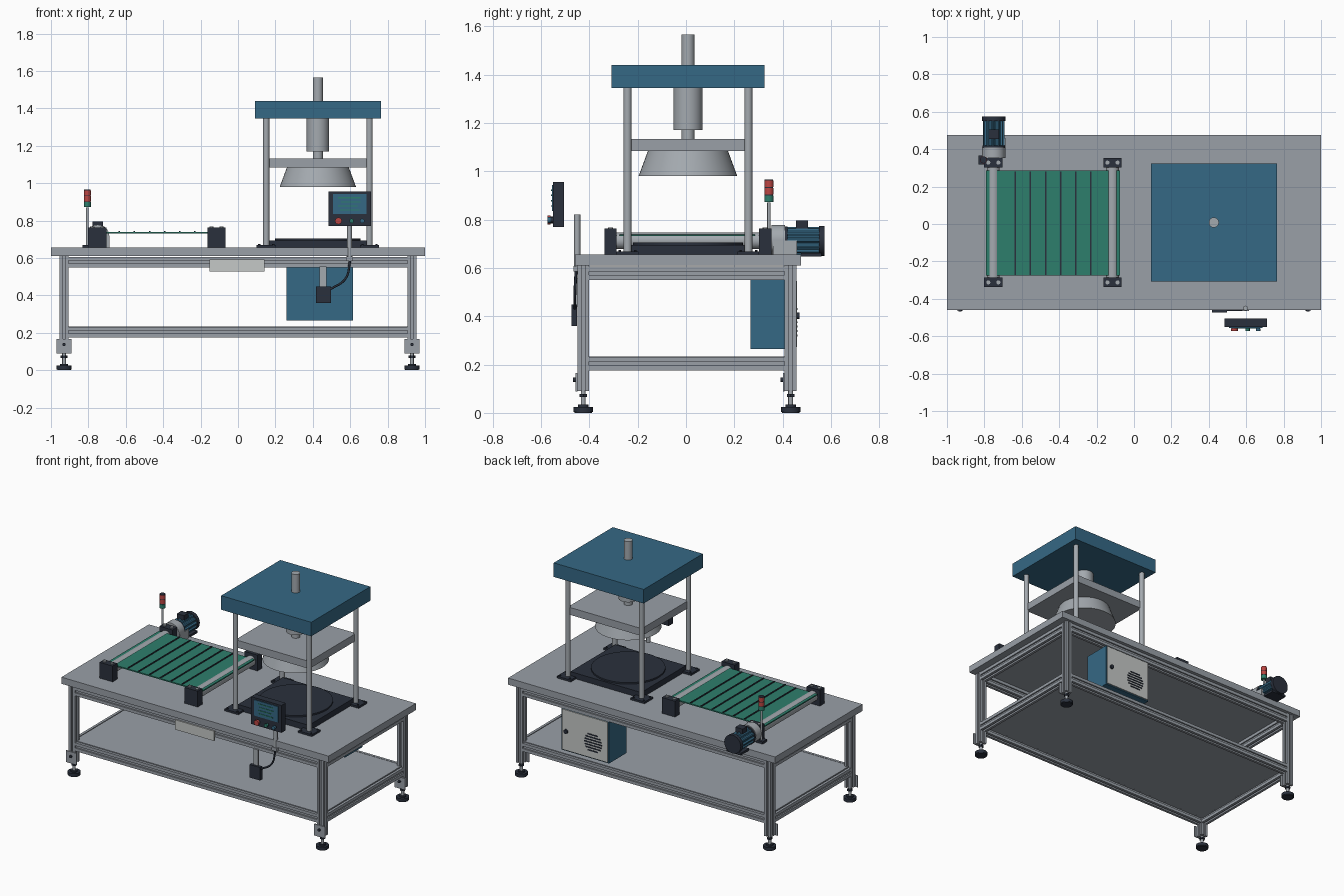
import bpy, bmesh, math
from mathutils import Vector

old = bpy.data.objects.get("Cube")
if old:
    bpy.data.objects.remove(old, do_unlink=True)


def material(name, r, g, b):
    m = bpy.data.materials.new(name)
    m.use_nodes = True
    m.diffuse_color = (r, g, b, 1)
    m.node_tree.nodes["Principled BSDF"].inputs["Base Color"].default_value = (r, g, b, 1)
    return m


GREY = material("aluminium grey", 0.32, 0.35, 0.39)
STEEL = material("polished steel", 0.37, 0.40, 0.43)
BLUE = material("machine blue", 0.036, 0.14, 0.235)
DARK = material("charcoal", 0.023, 0.03, 0.046)
GREEN = material("belt green", 0.027, 0.21, 0.15)
LIGHT = material("pale panel", 0.56, 0.58, 0.57)
RED = material("signal red", 0.50, 0.06, 0.055)


def finish(name, bm, mat, smooth=False):
    bmesh.ops.recalc_face_normals(bm, faces=bm.faces)
    mesh = bpy.data.meshes.new(name)
    bm.to_mesh(mesh)
    bm.free()
    mesh.materials.append(mat)
    ob = bpy.data.objects.new(name, mesh)
    bpy.context.scene.collection.objects.link(ob)
    if smooth:
        bpy.ops.object.select_all(action='DESELECT')
        ob.select_set(True)
        bpy.context.view_layer.objects.active = ob
        bpy.ops.object.shade_smooth_by_angle(angle=math.radians(35))
    return ob


def loft(name, axis, low, high, t0, t1, mat, smooth=False):
    """Join two matching outlines placed at t0 and t1 along an axis."""
    place = {'x': lambda u, v, t: (t, u, v),
             'y': lambda u, v, t: (u, t, v),
             'z': lambda u, v, t: (u, v, t)}[axis]
    bm = bmesh.new()
    a = [bm.verts.new(place(u, v, t0)) for u, v in low]
    b = [bm.verts.new(place(u, v, t1)) for u, v in high]
    bm.faces.new(a)
    bm.faces.new(b)
    for i in range(len(a)):
        j = (i + 1) % len(a)
        bm.faces.new((a[i], a[j], b[j], b[i]))
    return finish(name, bm, mat, smooth)


def box(name, x0, x1, y0, y1, z0, z1, mat):
    outline = [(x0, y0), (x1, y0), (x1, y1), (x0, y1)]
    return loft(name, 'z', outline, outline, z0, z1, mat)


def cyl(name, axis, u, v, r, t0, t1, mat, r2=None, n=32):
    def ring(rad):
        return [(u + rad * math.cos(math.tau * i / n), v + rad * math.sin(math.tau * i / n))
                for i in range(n)]
    return loft(name, axis, ring(r), ring(r2 or r), t0, t1, mat, n > 8)


def extrusion(name, axis, u, v, w, h, t0, t1):
    """Slotted aluminium profile: one grooved side turned four times."""
    pts = []
    for k in range(4):
        c, s = (1, 0, -1, 0)[k], (0, 1, 0, -1)[k]
        for p, q in ((.5, -.5), (.5, -.14), (.3, -.14), (.3, .14), (.5, .14)):
            pts.append((u + w * (p * c - q * s), v + h * (p * s + q * c)))
    return loft(name, axis, pts, pts, t0, t1, GREY)


# Table top, lower shelf and frame
LX, FY, BY = 0.93, -0.425, 0.433
box("table_top", -1, 1, -0.46, 0.475, 0.61, 0.655, GREY)
box("lower_shelf", -LX, LX, FY, BY, 0.212, 0.234, GREY)
for level, z in (("lower", 0.204), ("upper", 0.578)):
    for side, y in (("front", FY), ("back", BY)):
        extrusion(f"{level}_{side}_rail", 'x', y, z, 0.048, 0.056, -LX + .024, LX - .024)
    for side, s in (("left", 1), ("right", -1)):
        extrusion(f"{level}_{side}_rail", 'y', s * LX, z, 0.048, 0.056, FY + .024, BY - .024)

# Legs with foot brackets and levelling feet
for end, y in (("front", FY), ("back", BY)):
    for side, x in (("left", LX), ("right", -LX)):
        tag = f"{end}_{side}"
        extrusion(f"{tag}_leg", 'z', x, y, 0.049, 0.049, 0.09, 0.61)
        box(f"{tag}_foot_bracket", x - .04, x + .04, y - .032, y - .0245, 0.088, 0.166, GREY)
        cyl(f"{tag}_bracket_bolt", 'y', x, 0.137, 0.009, y - .042, y - .032, DARK, n=16)
        cyl(f"{tag}_foot_stem", 'z', x, y, 0.010, 0.02, 0.09, STEEL, n=16)
        cyl(f"{tag}_foot_nut", 'z', x, y, 0.018, 0.066, 0.078, DARK, n=6)
        cyl(f"{tag}_foot_pad", 'z', x, y, 0.04, 0.004, 0.025, DARK)
        cyl(f"{tag}_foot_boss", 'z', x, y, 0.022, 0.025, 0.034, DARK)
        cyl(f"{tag}_foot_sole", 'z', x, y, 0.036, 0, 0.004, DARK)

# Press: columns, crown, ram, platen and bed
PX, PY = 0.427, 0.008
for sx in (-1, 1):
    for sy in (-1, 1):
        x, y = PX + sx * 0.276, PY + sy * 0.25
        cyl("press_column", 'z', x, y, 0.0165, 0.655, 1.35, STEEL)
        box("column_flange", x - .052, x + .052, y - .045, y + .045, 0.655, 0.668, DARK)
        for bx in (-1, 1):
            for by in (-1, 1):
                cyl("flange_bolt", 'z', x + bx * .038, y + by * .032, 0.006, 0.668, 0.674, DARK, n=6)
box("press_crown", PX - .337, PX + .337, PY - .316, PY + .316, 1.345, 1.44, BLUE)
cyl("ram_top_rod", 'z', PX, PY, 0.027, 1.44, 1.565, STEEL)
cyl("ram_cylinder", 'z', PX, PY, 0.06, 1.17, 1.345, STEEL)
cyl("ram_rod", 'z', PX, PY, 0.027, 1.13, 1.17, STEEL)
box("moving_platen", PX - .276, PX + .276, PY - .25, PY + .25, 1.083, 1.133, GREY)
cyl("pressing_cone", 'z', PX, PY, 0.204, 0.98, 1.083, STEEL, r2=0.166, n=48)
box("press_bed", PX - .265, PX + .265, PY - .24, PY + .24, 0.655, 0.694, DARK)
cyl("bed_disc", 'z', PX, PY, 0.228, 0.694, 0.704, DARK, n=48)

# Conveyor: belt, slats, rollers and bearing blocks
box("belt", -0.792, -0.075, -0.275, 0.285, 0.731, 0.739, GREEN)
for i in range(6):
    x = -0.635 + i * 0.081
    box("belt_slat", x - .004, x + .004, -0.272, 0.282, 0.739, 0.744, DARK)
for label, x in (("drive", -0.752), ("idler", -0.115)):
    cyl(f"{label}_roller", 'y', x, 0.712, 0.034, -0.287, 0.303, STEEL)
    for y in (-0.312, 0.328):
        box(f"{label}_bearing_block", x - .049, x + .049, y - .025, y + .025, 0.655, 0.762, DARK)
        for dx in (-0.027, 0.027):
            cyl("block_bolt", 'z', x + dx, y, 0.011, 0.762, 0.768, STEEL, n=16)

# Drive motor at the back: gearbox, ribbed body, fan cover, terminal box
MX, MZ = -0.75, 0.712
cyl("gearbox_flange", 'y', MX, MZ + .004, 0.062, 0.353, 0.41, STEEL)
box("gearbox_foot", MX - .02, MX + .062, 0.36, 0.46, 0.655, 0.714, STEEL)
ribs = []
for i in range(48):
    r = 0.058 if i % 4 < 2 else 0.050
    a = math.tau * i / 48
    ribs.append((MX + r * math.cos(a), MZ + r * math.sin(a)))
loft("motor_body", 'y', ribs, ribs, 0.41, 0.552, BLUE)
cyl("motor_fan_cover", 'y', MX, MZ, 0.062, 0.55, 0.574, DARK)
cyl("motor_front_ring", 'y', MX, MZ, 0.06, 0.408, 0.42, DARK)
box("terminal_box", MX - .027, MX + .027, 0.455, 0.505, 0.76, 0.795, DARK)
box("motor_foot", MX - .055, MX + .055, 0.476, 0.56, 0.647, 0.662, DARK)

# Signal tower
TX, TY = -0.805, 0.343
box("tower_base", TX - .026, TX + .026, TY - .024, TY + .024, 0.655, 0.67, DARK)
cyl("tower_pole", 'z', TX, TY, 0.007, 0.67, 0.87, STEEL, n=16)
for i, (label, mat) in enumerate((("green", GREEN), ("lower_red", RED), ("upper_red", RED))):
    z = 0.872 + i * 0.031
    cyl(f"{label}_lamp", 'z', TX, TY, 0.019, z, z + .027, mat)
    cyl("lamp_spacer", 'z', TX, TY, 0.0175, z + .027, z + .031, DARK)

# Operator panel on its post
box("operator_panel", 0.484, 0.711, -0.551, -0.505, 0.77, 0.955, DARK)
box("panel_screen", 0.508, 0.688, -0.555, -0.551, 0.835, 0.942, BLUE)
for i, (x0, x1) in enumerate(((.535, .655), (.55, .655), (.535, .64), (.545, .65))):
    z = 0.922 - i * 0.022
    box("screen_line", x0, x1, -0.558, -0.555, z - .003, z + .003, GREEN)
for label, x, r, mat in (("stop", .537, .018, RED), ("start", .607, .012, GREEN), ("mode", .664, .012, BLUE)):
    cyl(f"{label}_button_collar", 'y', x, 0.798, r * 0.8, -0.562, -0.551, DARK, n=20)
    cyl(f"{label}_button", 'y', x, 0.798, r, -0.572, -0.56, mat, n=20)
cyl("panel_post", 'z', 0.597, -0.45, 0.013, 0.60, 0.82, STEEL)
box("post_clamp", 0.578, 0.616, -0.466, -0.44, 0.585, 0.607, GREY)

# Front junction box, its hanger, cable and blank plate
box("junction_box", 0.417, 0.497, -0.473, -0.45, 0.36, 0.448, DARK)
box("junction_hanger", 0.437, 0.473, -0.459, -0.449, 0.44, 0.555, STEEL)
cable = bpy.data.curves.new("panel_cable", 'CURVE')
cable.dimensions = '3D'
cable.bevel_depth = 0.006
cable.bevel_resolution = 2
spline = cable.splines.new('BEZIER')
spline.bezier_points.add(2)
for p, co in zip(spline.bezier_points, ((.49, -.46, .43), (.575, -.46, .49), (.60, -.455, .59))):
    p.co = Vector(co)
    p.handle_left_type = p.handle_right_type = 'AUTO'
cable.materials.append(DARK)
bpy.context.scene.collection.objects.link(bpy.data.objects.new("panel_cable", cable))
box("front_plate", -0.152, 0.142, -0.458, -0.449, 0.527, 0.593, LIGHT)

# Electrical cabinet with pale door, handle and round vent
box("cabinet", 0.26, 0.615, 0.267, 0.452, 0.265, 0.55, BLUE)
box("cabinet_door", 0.268, 0.607, 0.452, 0.459, 0.272, 0.545, LIGHT)
cyl("door_handle", 'y', 0.575, 0.402, 0.014, 0.459, 0.47, DARK, n=20)
for i in range(7):
    dz = (i - 3) * 0.018
    half = math.sqrt(0.066 ** 2 - dz ** 2)
    box("vent_slot", 0.375 - half, 0.375 + half, 0.459, 0.462, 0.375 + dz - .004, 0.375 + dz + .004, DARK)
